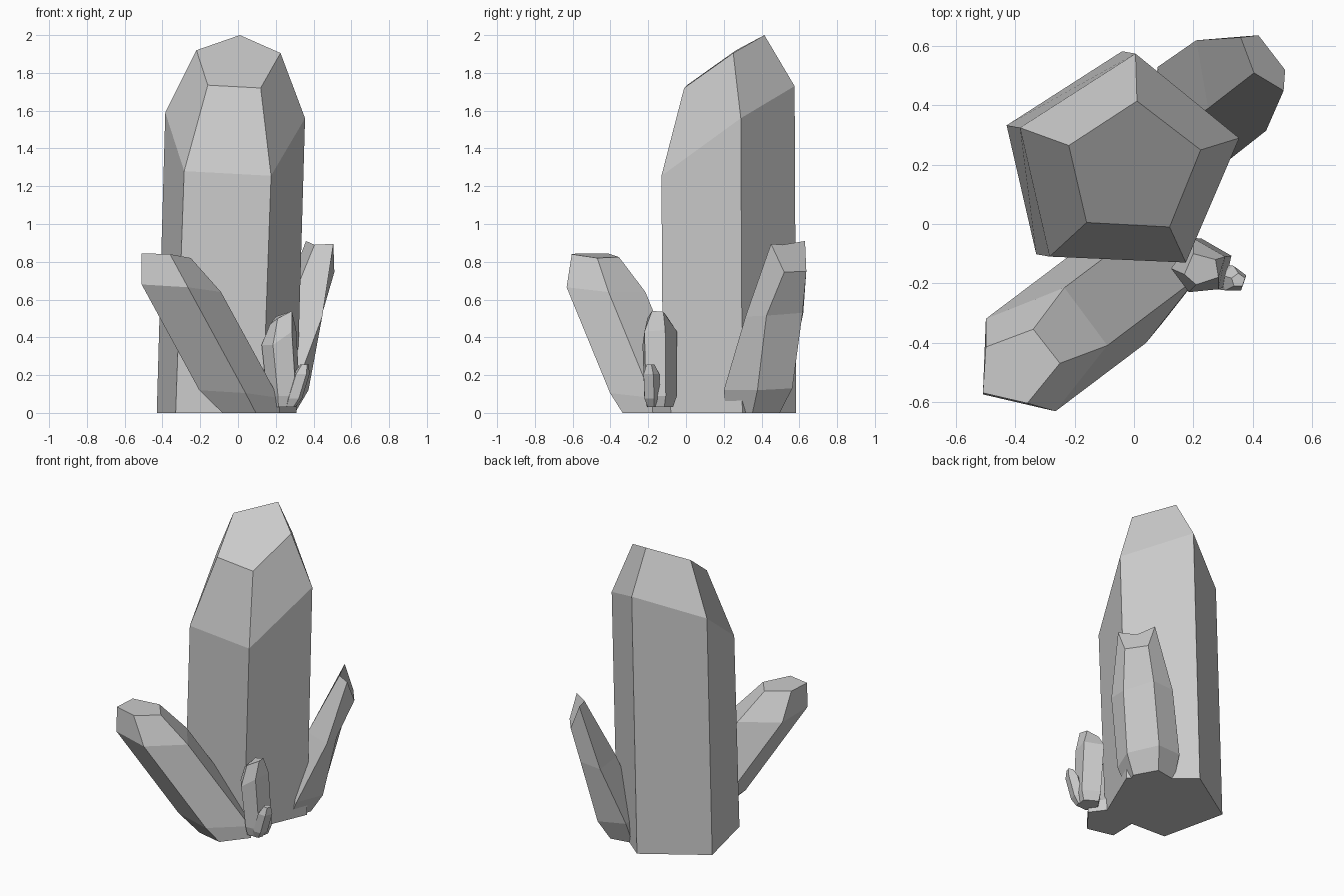
import bpy, bmesh, math
from mathutils import Vector

if "Cube" in bpy.data.objects:
    bpy.data.objects.remove(bpy.data.objects["Cube"])


def shift(ring, offset, scale=1.0, flat=None):
    """Copy a ring, moved and scaled about its centre, optionally flattened to one height."""
    pts = [Vector(p) for p in ring]
    mid = sum(pts, Vector()) / len(pts)
    out = [mid + (p - mid) * scale + Vector(offset) for p in pts]
    if flat is not None:
        for p in out:
            p.z = flat
    return out


def pentagon(centre, r, turn=0.3):
    return [Vector(centre) + Vector((r * math.cos(turn + i * math.tau / 5),
                                     r * math.sin(turn + i * math.tau / 5), 0)) for i in range(5)]


def crystal(name, rings):
    """Skin five-sided rings, from cap to base, into a closed crystal."""
    bm = bmesh.new()
    loops = [[bm.verts.new(p) for p in ring] for ring in rings]
    for a, b in zip(loops, loops[1:]):
        for i in range(5):
            j = (i + 1) % 5
            bm.faces.new((a[i], a[j], b[j], b[i]))
    bm.faces.new(loops[0])
    bm.faces.new(loops[-1])
    bmesh.ops.recalc_face_normals(bm, faces=bm.faces)
    mesh = bpy.data.meshes.new(name)
    bm.to_mesh(mesh)
    bm.free()
    bpy.context.collection.objects.link(bpy.data.objects.new(name, mesh))


# Tall main crystal
cap = [(-.22, .265, 1.92), (-.16, .005, 1.735), (.12, -.01, 1.72), (.225, .25, 1.905), (.01, .415, 2)]
body = [(-.385, .325, 1.59), (-.285, -.11, 1.28), (.175, -.13, 1.255), (.355, .29, 1.56), (.005, .575, 1.73)]
crystal("main_crystal", [cap, body, shift(body, (-.045, .008, 0), 1, 0)])

# Leaning crystal at the front left
cap = [(-.50, -.415, .845), (-.51, -.57, .845), (-.36, -.605, .84), (-.25, -.47, .82), (-.34, -.355, .825)]
body = [(-.50, -.32, .67), (-.51, -.575, .68), (-.265, -.632, .665), (-.09, -.41, .64), (-.235, -.215, .64)]
crystal("front_left_crystal", [cap, body, shift(body, (.305, .23, -.56)),
                               shift(body, (.375, .24, 0), .72, 0)])

# Leaning crystal at the back right
cap = [(.36, .63, .91), (.405, .51, .89), (.505, .45, .895), (.51, .52, .745), (.42, .637, .75)]
body = [(.21, .62, .52), (.25, .39, .51), (.446, .315, .51), (.443, .426, .515), (.36, .617, .53)]
foot = [(.08, .53, .15), (.12, .30, .13), (.30, .20, .12), (.373, .378, .12), (.27, .563, .13)]
crystal("back_right_crystal", [cap, body, foot, shift(foot, (-.04, -.03, 0), .78, 0)])

# Small upright crystal
cap = [(.17, -.17, .47), (.21, -.205, .50), (.285, -.18, .54), (.275, -.12, .535), (.2, -.10, .51)]
body = [(.125, -.15, .36), (.185, -.23, .36), (.285, -.22, .43), (.308, -.11, .44), (.2, -.048, .43)]
crystal("small_crystal", [cap, body, shift(body, (.025, .005, 0), .95, .09),
                          shift(body, (.02, .005, 0), .75, .03)])

# Tiny crystal beside it
crystal("tiny_crystal", [pentagon((.352, -.19, .255), .024), pentagon((.335, -.187, .205), .046),
                         pentagon((.295, -.182, .075), .046), pentagon((.275, -.178, .03), .03)])
